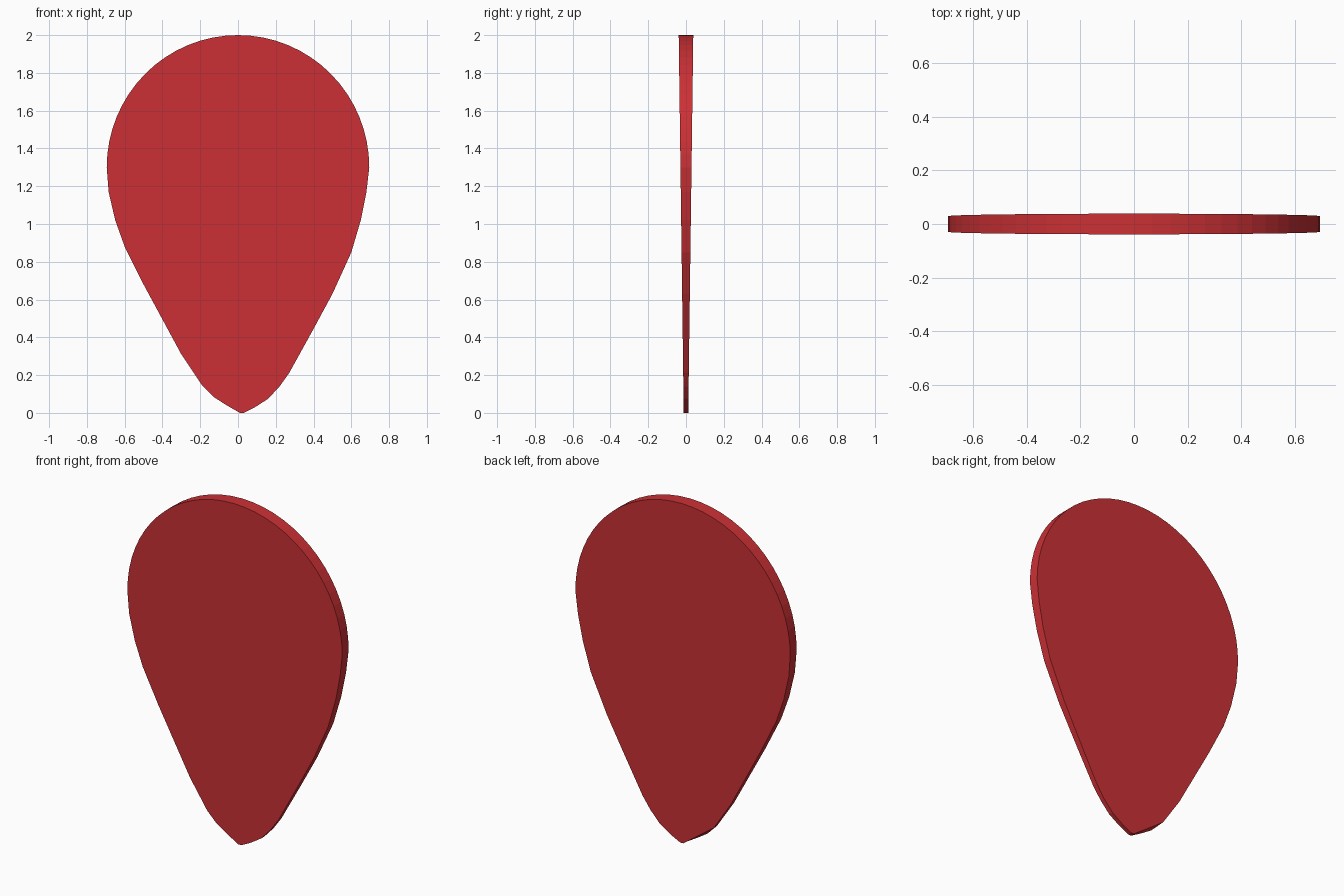
import bpy, bmesh, math
from mathutils import Vector

if "Cube" in bpy.data.objects:
    bpy.data.objects.remove(bpy.data.objects["Cube"])

# Lower edges of the petal, (x, z), tip to shoulder
left = [(0.01, 0.0), (-0.06, 0.04), (-0.13, 0.085), (-0.19, 0.145), (-0.24, 0.22), (-0.30, 0.31),
        (-0.40, 0.495), (-0.50, 0.68), (-0.60, 0.88), (-0.65, 1.02), (-0.685, 1.17)]
right = [(0.03, 0.0), (0.09, 0.03), (0.16, 0.075), (0.22, 0.14), (0.27, 0.21), (0.32, 0.30),
         (0.40, 0.445), (0.50, 0.63), (0.60, 0.85), (0.65, 1.02), (0.68, 1.17)]

# Rounded top
N = 32
arc = [(0.695 * math.cos(math.pi * i / N), 1.3 + 0.7 * math.sin(math.pi * i / N))
       for i in range(N + 1)]
front = right + arc + left[::-1]

# Back outline runs straight across the lower left corner
a, b = Vector(left[0]), Vector(left[3])
flat_left = [tuple(a.lerp(b, i / 3)) for i in range(4)] + left[4:]
back = right + arc + flat_left[::-1]


def half_thickness(z):
    return 0.012 + 0.0133 * z


# Thin wedge-shaped petal
bm = bmesh.new()
fv = [bm.verts.new((x, -half_thickness(z), z)) for x, z in front]
bv = [bm.verts.new((x, half_thickness(z), z)) for x, z in back]
bm.faces.new(fv)
bm.faces.new(bv[::-1])
n = len(fv)
for i in range(n):
    j = (i + 1) % n
    bm.faces.new((fv[j], fv[i], bv[i], bv[j]))
bmesh.ops.recalc_face_normals(bm, faces=bm.faces)
mesh = bpy.data.meshes.new("petal")
bm.to_mesh(mesh)
bm.free()
petal = bpy.data.objects.new("petal", mesh)
bpy.context.collection.objects.link(petal)

# Red material
red = bpy.data.materials.new("red")
red.diffuse_color = (0.6, 0.03, 0.035, 1)
red.use_nodes = True
red.node_tree.nodes["Principled BSDF"].inputs["Base Color"].default_value = red.diffuse_color
mesh.materials.append(red)
